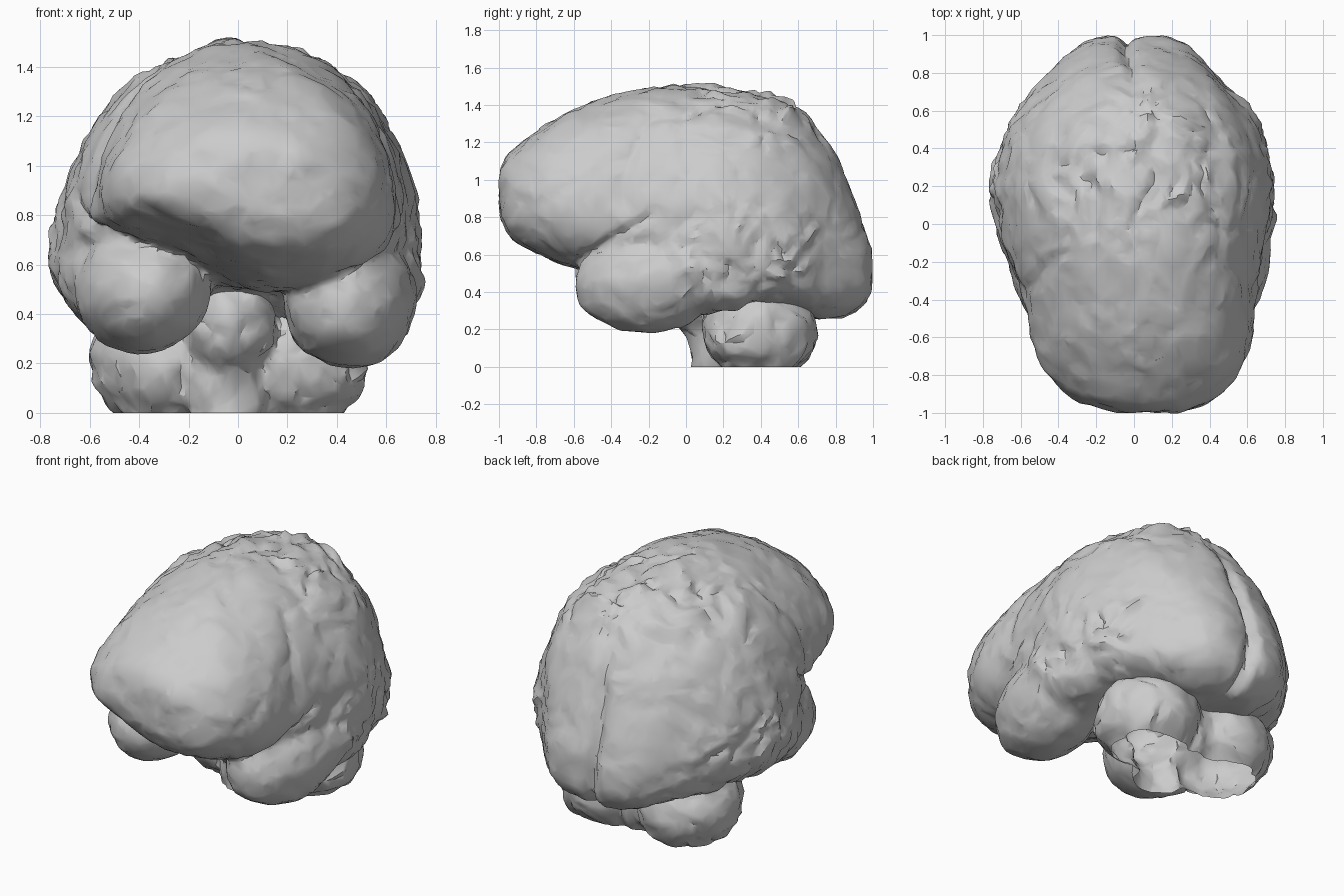
import bpy, bmesh, math
from mathutils import Vector, Euler, noise

cube = bpy.data.objects.get("Cube")
if cube:
    bpy.data.objects.remove(cube, do_unlink=True)

grey = bpy.data.materials.new("soft grey")
grey.use_nodes = True
COLOUR = (0.6, 0.6, 0.6, 1)
grey.diffuse_color = COLOUR
grey.node_tree.nodes["Principled BSDF"].inputs["Base Color"].default_value = COLOUR


def bump(t, width):
    return math.exp(-(t / width) ** 2)


def step(t, low, high):
    t = min(max((t - low) / (high - low), 0), 1)
    return t * t * (3 - 2 * t)


def folds(p):
    """Irregular swellings with narrow furrows and small chips."""
    q = p / 0.17
    q = q + 0.6 * noise.noise_vector(q * 0.6)
    furrow = max(0, 0.22 - abs(noise.noise(q)))
    return 0.2 + 0.7 * noise.noise(q * 0.8) - 1.6 * furrow + 0.6 * noise.noise(q * 2.4)


def apply_modifiers(obj):
    """Replace the mesh by its modified form."""
    graph = bpy.context.evaluated_depsgraph_get()
    mesh = bpy.data.meshes.new_from_object(obj.evaluated_get(graph))
    obj.modifiers.clear()
    obj.data = mesh


def merge(name, bm, depth, hollow=False):
    """Fuse the lumps into one skin, move it along its normals, thin it out."""
    bmesh.ops.recalc_face_normals(bm, faces=bm.faces)
    mesh = bpy.data.meshes.new(name)
    bm.to_mesh(mesh)
    bm.free()
    obj = bpy.data.objects.new(name, mesh)
    bpy.context.collection.objects.link(obj)
    skin = obj.modifiers.new("skin", "REMESH")
    skin.mode = "VOXEL"
    skin.voxel_size = 0.02
    soften = obj.modifiers.new("soften", "SMOOTH")
    soften.iterations = 6
    apply_modifiers(obj)

    bm = bmesh.new()
    bm.from_mesh(obj.data)
    bm.normal_update()
    moves = [(v, v.normal * depth(v.co)) for v in bm.verts]
    for v, d in moves:
        v.co += d
    if hollow:
        bmesh.ops.bisect_plane(bm, geom=bm.verts[:] + bm.edges[:] + bm.faces[:],
                               plane_co=(0, 0, 0), plane_no=(0, 0, 1), clear_inner=True)
    bm.to_mesh(obj.data)
    bm.free()
    thin = obj.modifiers.new("thin", "DECIMATE")
    thin.ratio = 0.2
    apply_modifiers(obj)
    obj.data.materials.clear()
    obj.data.materials.append(grey)
    bpy.ops.object.select_all(action="DESELECT")
    obj.select_set(True)
    bpy.context.view_layer.objects.active = obj
    bpy.ops.object.shade_smooth_by_angle(angle=math.radians(32))


def blob(bm, centre, radii, turn=(0, 0, 0)):
    """Add an ellipsoid, turned by the given angles."""
    verts = bmesh.ops.create_icosphere(bm, subdivisions=4, radius=1)["verts"]
    matrix = Euler(turn).to_matrix()
    for v in verts:
        v.co = Vector(centre) + matrix @ Vector([a * r for a, r in zip(v.co, radii)])


# Hemisphere sections: y, centre x, half width, bottom, widest height, top
SECTIONS = [
    (-0.99, .08, .18, .80, .93, 1.06),
    (-0.93, .055, .36, .69, .90, 1.15),
    (-0.8, .045, .495, .61, .88, 1.25),
    (-0.6, .04, .58, .53, .85, 1.37),
    (-0.4, .03, .61, .50, .80, 1.44),
    (-0.1, 0, .69, .51, .70, 1.5),
    (0.2, 0, .74, .37, .65, 1.48),
    (0.4, 0, .70, .29, .63, 1.46),
    (0.6, 0, .60, .27, .61, 1.36),
    (0.75, -.01, .475, .26, .59, 1.2),
    (0.85, -.01, .385, .27, .56, 1.01),
    (0.95, 0, .27, .33, .53, .73),
    (0.985, .02, .16, .40, .52, .62),
]


def smooth_rows(rows, n=6):
    """Catmull-Rom interpolation of the sections."""
    out = []
    for i in range(len(rows) - 1):
        a, b, c, d = (rows[min(max(k, 0), len(rows) - 1)] for k in range(i - 1, i + 3))
        for k in range(n):
            t = k / n
            out.append([0.5 * (2 * q + (r - p) * t + (2 * p - 5 * q + 4 * r - s) * t * t
                               + (3 * q - p - 3 * r + s) * t ** 3)
                        for p, q, r, s in zip(a, b, c, d)])
    return out + [rows[-1]]


def hemispheres(bm):
    """Loft the sections; the underside is skewed in front, squarer behind."""
    count, rings = 96, []
    for y, cx, hw, low, wide, top in smooth_rows(SECTIONS):
        front = step(-y, 0.1, 0.5)
        power = 1 - 0.35 * step(y, -0.1, 0.2)
        ring = []
        for k in range(count):
            a = 2 * math.pi * k / count
            s, x = math.sin(a), cx + hw * math.cos(a)
            if s > 0:
                z = wide + s * (top - wide)
                x += 0.04 * s * s
            else:
                z = wide - (-s) ** power * (wide - low)
                z -= 0.12 * front * s * step(-x, 0, 0.4)
                x += 0.13 * front * s * s
            ring.append(bm.verts.new((x, y, z)))
        rings.append(ring)
    for r, q in zip(rings, rings[1:]):
        for k in range(count):
            j = (k + 1) % count
            bm.faces.new((r[k], r[j], q[j], q[k]))
    bm.faces.new(rings[0])
    bm.faces.new(rings[-1])


def cerebrum_depth(p):
    """Furrows, with a smooth frontal lobe and folded crown and lower sides."""
    x, y, z = p
    crown = step(z, 1.1, 1.4) * step(y, -0.3, 0.2)
    side = bump(z - 0.6, 0.25) * step(y, -0.2, 0.1) * step(0.85 - y, 0, 0.3)
    rough = 0.015 + 0.027 * max(crown, side)
    # Fissure between the hemispheres at the back
    cut = 0.05 * step(y, 0.65, 0.95) * bump(x + 0.03 - 0.02 * math.sin(7 * z), 0.035)
    # Furrow behind the frontal lobe
    line = y + 0.22 - 0.12 * math.sin(5 * z)
    cut += 0.015 * bump(line, 0.04) * step(abs(x), 0.3, 0.5) * step(z, 0.75, 0.9)
    # Furrow above each temporal lobe
    line = z - 0.62 - 0.6 * (y + 0.5) - (0.05 if x < 0 else 0)
    cut += 0.025 * bump(line, 0.03) * step(abs(x), 0.3, 0.5) * step(-y, 0.1, 0.25)
    return rough * folds(p) - cut + 0.004


# Cerebrum: hemispheres, temporal lobes, lower sides and occipital poles
body = bmesh.new()
hemispheres(body)
blob(body, (0.45, -0.18, 0.46), (0.26, 0.41, 0.27), (0.12, 0, -0.1))
blob(body, (-0.39, -0.18, 0.51), (0.27, 0.41, 0.26), (0.12, 0, 0.14))
blob(body, (0.5, 0.1, 0.53), (0.23, 0.42, 0.24))
blob(body, (-0.5, 0.1, 0.56), (0.23, 0.42, 0.24))
blob(body, (0.16, 0.73, 0.53), (0.19, 0.27, 0.27), (0, 0, 0.15))
blob(body, (-0.19, 0.71, 0.53), (0.19, 0.26, 0.27), (0, 0, -0.15))
merge("cerebrum", body, cerebrum_depth)

# Cerebellum and brain stem, open where they are cut off at the ground
base = bmesh.new()
blob(base, (0.23, 0.39, 0.2), (0.29, 0.3, 0.27))
blob(base, (-0.29, 0.39, 0.2), (0.3, 0.3, 0.27))
blob(base, (-0.03, 0.36, 0.17), (0.24, 0.24, 0.25))
blob(base, (-0.03, 0.1, 0.36), (0.18, 0.2, 0.2))
blob(base, (-0.05, 0.16, 0.1), (0.15, 0.14, 0.3))
merge("cerebellum_and_stem", base, lambda p: 0.025 * folds(p) + 0.004, True)
